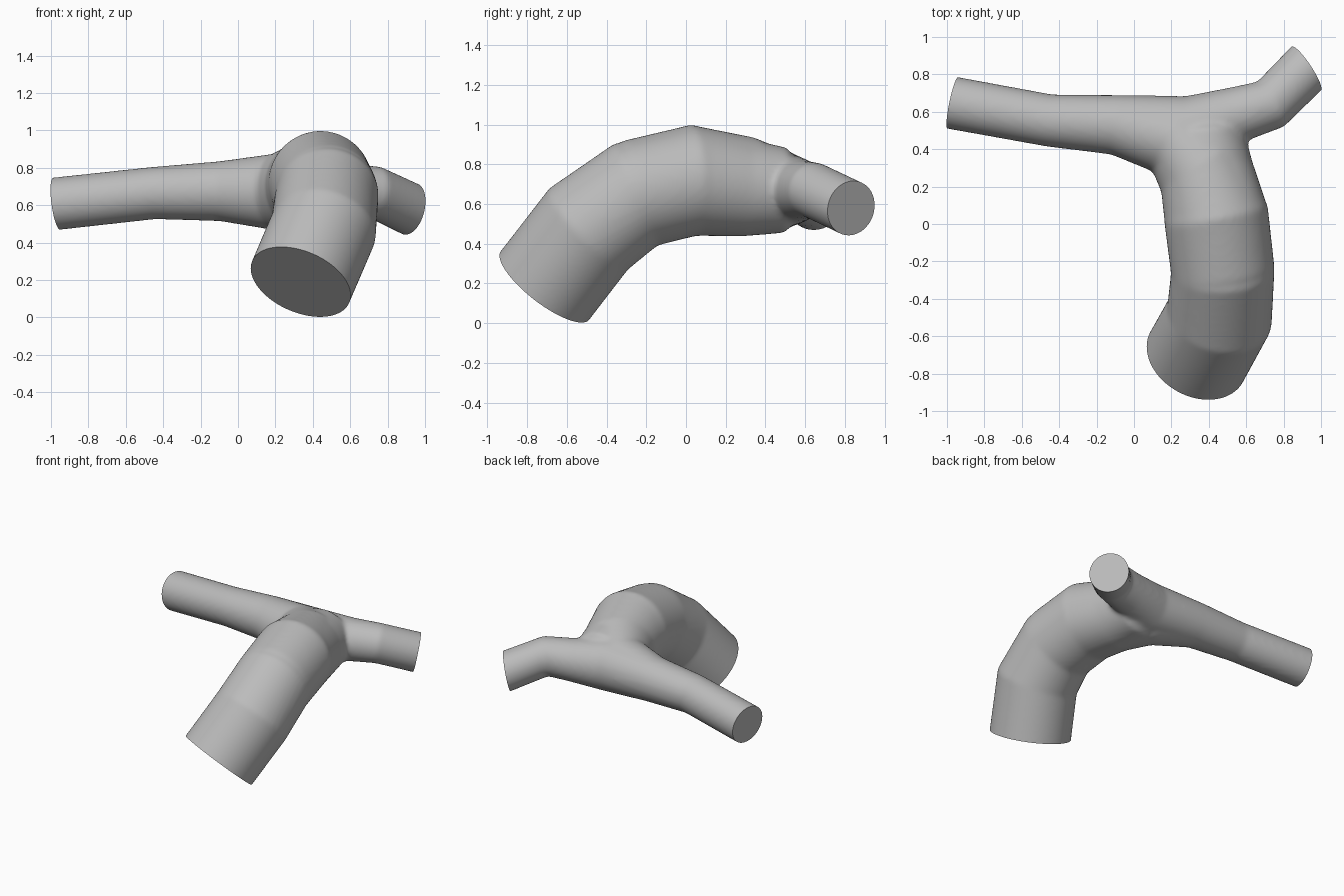
import bpy, bmesh, math
from mathutils import Vector

cube = bpy.data.objects.get("Cube")
if cube:
    bpy.data.objects.remove(cube)

grey = bpy.data.materials.new("plain grey")
grey.use_nodes = True
colour = (0.5, 0.5, 0.5, 1)
grey.diffuse_color = colour
grey.node_tree.nodes["Principled BSDF"].inputs["Base Color"].default_value = colour

SIDES = 48


def loft(bm, path):
    """Closed round tube through (x, y, z, radius) stations."""
    pts = [Vector(p[:3]) for p in path]
    rings = []
    for i, p in enumerate(pts):
        before = (p - pts[i - 1]).normalized() if i else Vector()
        after = (pts[i + 1] - p).normalized() if i < len(pts) - 1 else Vector()
        t = (before + after).normalized()
        side = t.cross(Vector((0, 0, 1))).normalized()
        up = side.cross(t)
        r = path[i][3]
        rings.append([bm.verts.new(p + r * (math.cos(a) * side + math.sin(a) * up))
                      for a in (2 * math.pi * k / SIDES for k in range(SIDES))])
    for a, b in zip(rings, rings[1:]):
        for k in range(SIDES):
            n = (k + 1) % SIDES
            bm.faces.new((a[k], a[n], b[n], b[k]))
    bm.faces.new(rings[0])
    bm.faces.new(rings[-1])


# Stations: the wide trunk, the long arm and the short arm, each a bit overlong
trunk = [(0.271, -0.826, 0.04, 0.283), (0.457, -0.49, 0.475, 0.285),
         (0.475, -0.25, 0.65, 0.277), (0.44, 0.04, 0.72, 0.28)]
long_arm = [(-0.1, 0.53, 0.675, 0.16), (-0.45, 0.553, 0.665, 0.14),
            (-0.972, 0.648, 0.608, 0.141), (-1.12, 0.675, 0.592, 0.141)]
short_arm = [(0.55, 0.585, 0.67, 0.15), (0.73, 0.64, 0.67, 0.14),
             (0.92, 0.83, 0.58, 0.14), (1.06, 0.97, 0.514, 0.14)]

bm = bmesh.new()
loft(bm, trunk + [(0.36, 0.3, 0.69, 0.25), (0.2, 0.46, 0.67, 0.205)] + long_arm)
loft(bm, trunk[2:] + [(0.39, 0.3, 0.68, 0.245), (0.37, 0.5, 0.67, 0.215),
                      (0.36, 0.61, 0.67, 0.1)])
loft(bm, long_arm[1::-1] + [(0.3, 0.5, 0.67, 0.185)] + short_arm)
bmesh.ops.recalc_face_normals(bm, faces=bm.faces)
mesh = bpy.data.meshes.new("branching_tube")
bm.to_mesh(mesh)
bm.free()
tube = bpy.data.objects.new("branching_tube", mesh)
bpy.context.collection.objects.link(tube)

# Fuse the tubes into one skin and soften the joins
fuse = tube.modifiers.new("fuse", "REMESH")
fuse.mode = "VOXEL"
fuse.voxel_size = 0.014
soften = tube.modifiers.new("soften", "SMOOTH")
soften.factor = 0.5
soften.iterations = 12
graph = bpy.context.evaluated_depsgraph_get()
fused = bpy.data.meshes.new_from_object(tube.evaluated_get(graph))
tube.modifiers.clear()
tube.data = fused

# Cut the three ends flat and cap them
ends = [((0.335, -0.71, 0.19), (-0.32, -0.58, -0.75)),
        ((-0.969, 0.648, 0.608), (-0.97, 0.2, -0.13)),
        ((0.922, 0.83, 0.58), (0.82, 0.54, -0.2))]
bm = bmesh.new()
bm.from_mesh(fused)
for centre, normal in ends:
    cut = bmesh.ops.bisect_plane(bm, geom=bm.verts[:] + bm.edges[:] + bm.faces[:],
                                 plane_co=centre, plane_no=normal, clear_outer=True)
    rim = [e for e in cut["geom_cut"] if isinstance(e, bmesh.types.BMEdge)]
    bmesh.ops.contextual_create(bm, geom=rim)
bmesh.ops.recalc_face_normals(bm, faces=bm.faces)
bm.to_mesh(fused)
bm.free()
fused.materials.clear()
fused.materials.append(grey)

bpy.ops.object.select_all(action="DESELECT")
tube.select_set(True)
bpy.context.view_layer.objects.active = tube
bpy.ops.object.shade_smooth_by_angle(angle=math.radians(40))
